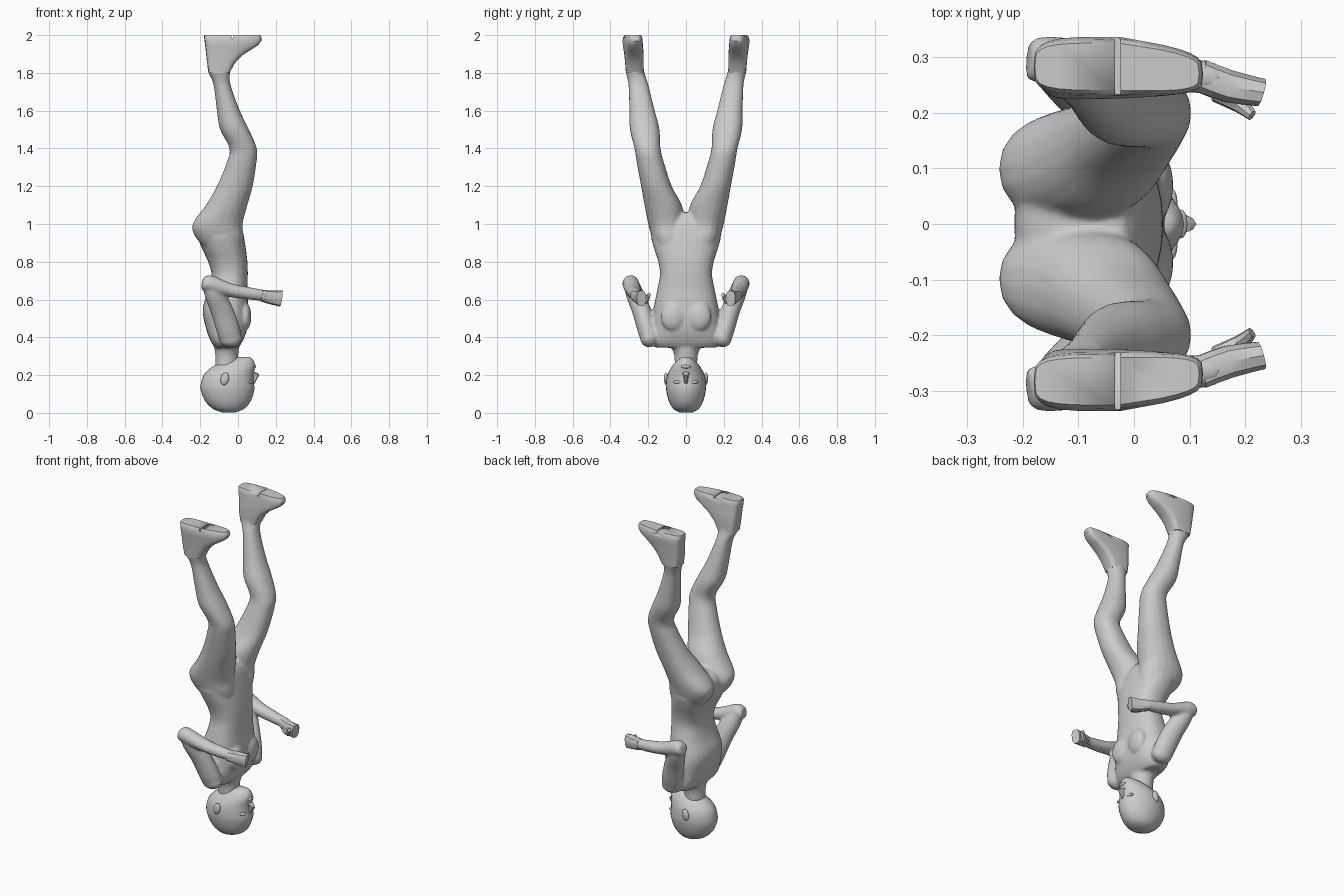
import bpy, bmesh
from math import cos, sin, pi
from mathutils import Vector, Matrix

if "Cube" in bpy.data.objects:
    bpy.data.objects.remove(bpy.data.objects["Cube"])


def resample(rows, steps):
    """Catmull-Rom interpolation of parameter rows."""
    if steps == 1:
        return rows
    out = []
    for i in range(len(rows) - 1):
        p = [rows[max(0, min(len(rows) - 1, i + k))] for k in (-1, 0, 1, 2)]
        for s in range(steps):
            t = s / steps
            out.append([0.5 * (2 * b + (c - a) * t + (2 * a - 5 * b + 4 * c - d) * t * t
                               + (3 * b - a - 3 * c + d) * t ** 3) for a, b, c, d in zip(*p)])
    return out + [rows[-1]]


def tube(bm, rows, side=1, n=2.0, sides=20, steps=4):
    """Loft through rows of (x, y, z, depth radius, width radius)."""
    t = (Vector(rows[-1][:3]) - Vector(rows[0][:3])).normalized()
    b = Vector((0, 1, 0)) - t * t.y
    b.normalize()
    a = b.cross(t)
    rings = []
    for x, y, z, ra, rb in resample(rows, steps):
        ring = []
        for k in range(sides):
            c, s = cos(2 * pi * k / sides), sin(2 * pi * k / sides)
            u = abs(c) ** (2 / n) * (1 if c > 0 else -1)
            v = abs(s) ** (2 / n) * (1 if s > 0 else -1)
            p = Vector((x, y, z)) + a * u * ra + b * v * rb
            ring.append(bm.verts.new((p.x, p.y * side, p.z)))
        rings.append(ring)
    for r, q in zip(rings, rings[1:]):
        for k in range(sides):
            j = (k + 1) % sides
            bm.faces.new((r[k], r[j], q[j], q[k]))
    bm.faces.new(rings[0])
    bm.faces.new(rings[-1])


def upright(bm, rows, **kw):
    """Horizontal sections given as (z, x0, x1, y0, y1)."""
    mid = [((x0 + x1) / 2, (y0 + y1) / 2, z, (x1 - x0) / 2, (y1 - y0) / 2)
           for z, x0, x1, y0, y1 in rows]
    # keep the rings level by lofting along a straight axis, then offsetting
    start = len(bm.verts)
    side, n = kw.get("side", 1), kw.get("n", 2.0)
    sides, steps = kw.get("sides", 20), kw.get("steps", 4)
    rings = []
    for x, y, z, ra, rb in resample(mid, steps):
        ring = []
        for k in range(sides):
            c, s = cos(2 * pi * k / sides), sin(2 * pi * k / sides)
            u = abs(c) ** (2 / n) * (1 if c > 0 else -1)
            v = abs(s) ** (2 / n) * (1 if s > 0 else -1)
            ring.append(bm.verts.new((x + u * ra, (y + v * rb) * side, z)))
        rings.append(ring)
    for r, q in zip(rings, rings[1:]):
        for k in range(sides):
            j = (k + 1) % sides
            bm.faces.new((r[k], r[j], q[j], q[k]))
    bm.faces.new(rings[0])
    bm.faces.new(rings[-1])


def ball(bm, loc, size, tilt=0):
    m = Matrix.Translation(loc) @ Matrix.Rotation(tilt, 4, 'Y') @ Matrix.Diagonal((*size, 1))
    bmesh.ops.create_uvsphere(bm, u_segments=16, v_segments=10, radius=1, matrix=m)


def finish(bm, name, angle=40):
    bmesh.ops.recalc_face_normals(bm, faces=bm.faces)
    me = bpy.data.meshes.new(name)
    bm.to_mesh(me)
    bm.free()
    ob = bpy.data.objects.new(name, me)
    bpy.context.collection.objects.link(ob)
    bpy.ops.object.select_all(action='DESELECT')
    ob.select_set(True)
    bpy.context.view_layer.objects.active = ob
    bpy.ops.object.shade_smooth_by_angle(angle=angle * pi / 180)
    return ob


# Body: torso, neck, legs, arms and chest fused into one skin
bm = bmesh.new()
torso = [(1.06, -.14, -.02, .08), (1.02, -.2, .01, .15), (.95, -.215, .028, .185),
         (.88, -.195, .04, .172), (.8, -.158, .05, .147), (.73, -.14, .052, .138),
         (.65, -.155, .05, .153), (.55, -.187, .055, .172), (.45, -.17, .05, .18),
         (.38, -.145, .025, .19), (.345, -.12, .0, .16)]
upright(bm, [(z, a, b, -w, w) for z, a, b, w in torso], n=2.4, sides=28)
upright(bm, [(.24, -.12, .0, -.06, .06), (.3, -.12, .0, -.062, .062),
             (.34, -.125, .005, -.075, .075), (.39, -.13, .0, -.1, .1)])
leg = [(1.88, -.16, -.02, .225, .322), (1.81, -.16, -.04, .222, .32),
       (1.74, -.13, -.04, .2, .305), (1.6, -.112, .01, .165, .3),
       (1.5, -.095, .058, .14, .297), (1.4, -.045, .1, .135, .273),
       (1.32, -.062, .097, .115, .26), (1.2, -.112, .078, .075, .238),
       (1.1, -.17, .05, .022, .22), (1.0, -.24, .025, .004, .2), (.93, -.225, .03, .004, .18),
       (.87, -.17, .02, .03, .15)]
for s in (1, -1):
    upright(bm, leg, side=s, n=2.2)
    # upper arm, then forearm
    tube(bm, [(-.035, .175, .375, .055, .045), (-.045, .2, .42, .062, .05),
              (-.085, .235, .54, .06, .05), (-.13, .275, .64, .05, .047),
              (-.158, .295, .705, .03, .033)], side=s)
    tube(bm, [(-.19, .295, .685, .03, .035), (-.15, .293, .685, .045, .044),
              (-.04, .28, .65, .036, .042), (.06, .272, .632, .033, .035),
              (.15, .26, .62, .029, .028)], side=s)
    ball(bm, (-.04, s * .195, .395), (.062, .048, .048))
    ball(bm, (.038, s * .07, .51), (.033, .065, .075))
body = finish(bm, "body")
remesh = body.modifiers.new("fuse", 'REMESH')
remesh.mode = 'VOXEL'
remesh.voxel_size = .009
remesh.use_smooth_shade = True
smooth = body.modifiers.new("soften", 'SMOOTH')
smooth.iterations = 3

# Head
bm = bmesh.new()
head = [(.003, -.085, -.015, .035), (.02, -.13, .03, .066), (.06, -.172, .066, .09),
        (.12, -.197, .086, .105), (.17, -.193, .083, .105), (.21, -.175, .084, .095),
        (.245, -.135, .09, .075), (.27, -.09, .085, .055), (.288, -.04, .074, .034),
        (.295, .0, .06, .02)]
upright(bm, [(z, a, b, -w, w) for z, a, b, w in head], sides=28)
finish(bm, "head", 60)

# Nose, brow ridges, lips and ears
bm = bmesh.new()
upright(bm, [(.155, .07, .088, -.008, .008), (.2, .07, .112, -.014, .014),
             (.212, .07, .1, -.02, .02), (.218, .07, .085, -.012, .012)], sides=8, steps=1)
finish(bm, "nose")
bm = bmesh.new()
ball(bm, (.084, 0, .245), (.012, .026, .01))
finish(bm, "lips")
for s, tag in ((1, "left"), (-1, "right")):
    bm = bmesh.new()
    ball(bm, (-.07, s * .105, .18), (.022, .012, .034), .25)
    finish(bm, tag + "_ear")
    bm = bmesh.new()
    ball(bm, (.064, s * .04, .163), (.014, .026, .01))
    finish(bm, tag + "_brow")

    # Hand with a turned-in thumb
    bm = bmesh.new()
    tube(bm, [(.12, .266, .622, .03, .03), (.17, .247, .612, .036, .03),
              (.227, .236, .606, .043, .026)], side=s, n=2.6, sides=10, steps=2)
    tube(bm, [(.15, .235, .6, .02, .018), (.19, .215, .595, .02, .016),
              (.212, .195, .625, .012, .01)], side=s, sides=8, steps=2)
    finish(bm, tag + "_hand", 30)

    # Foot, sole upwards, with an instep groove
    bm = bmesh.new()
    upright(bm, [(1.8, -.155, -.045, .225, .318), (1.85, -.163, -.018, .224, .322),
                 (1.89, -.168, .02, .224, .326), (1.92, -.171, .065, .226, .33),
                 (1.945, -.174, .105, .228, .334), (1.97, -.177, .124, .23, .336),
                 (1.99, -.18, .123, .233, .332), (2.0, -.178, .117, .24, .325)],
            side=s, n=4.2, sides=24, steps=1)
    for v in bm.verts:  # taper towards the toes
        if v.co.x > -.02:
            v.co.y -= s * (v.co.x + .02) * .18 * max(0, (abs(v.co.y) - .23) / .1)
    foot = finish(bm, tag + "_foot", 35)
    bm = bmesh.new()
    bmesh.ops.create_cube(bm, size=1, matrix=Matrix.Translation((-.029, s * .28, 2.0))
                          @ Matrix.Diagonal((.01, .2, .03, 1)))
    cutter = finish(bm, tag + "_groove_cutter")
    cut = foot.modifiers.new("groove", 'BOOLEAN')
    cut.operation = 'DIFFERENCE'
    cut.object = cutter
    cutter.hide_render = True
    cutter.hide_set(True)
